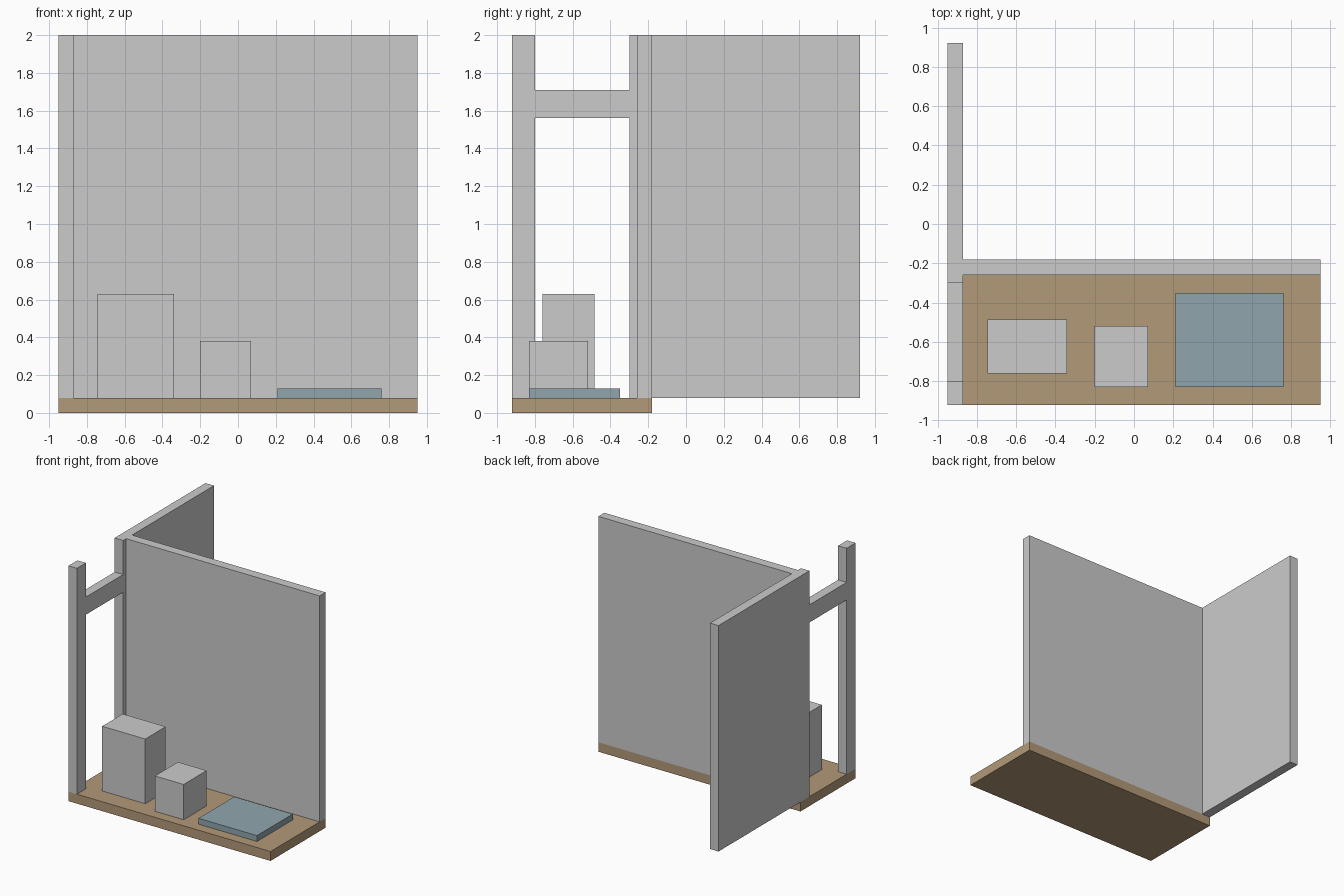
import bpy, bmesh

if "Cube" in bpy.data.objects:
    bpy.data.objects.remove(bpy.data.objects["Cube"])


def prism(name, outline, z0, z1, color=None):
    """Extrude a plan outline (x, y) from z0 up to z1."""
    bm = bmesh.new()
    base = bm.faces.new([bm.verts.new((x, y, z0)) for x, y in outline])
    top = bmesh.ops.extrude_face_region(bm, geom=[base])["geom"]
    verts = [g for g in top if isinstance(g, bmesh.types.BMVert)]
    bmesh.ops.translate(bm, verts=verts, vec=(0, 0, z1 - z0))
    bmesh.ops.recalc_face_normals(bm, faces=bm.faces)
    mesh = bpy.data.meshes.new(name)
    bm.to_mesh(mesh)
    bm.free()
    obj = bpy.data.objects.new(name, mesh)
    bpy.context.collection.objects.link(obj)
    if color:
        mat = bpy.data.materials.new(name + "_colour")
        mat.diffuse_color = color
        mat.use_nodes = True
        mat.node_tree.nodes["Principled BSDF"].inputs["Base Color"].default_value = mat.diffuse_color
        mesh.materials.append(mat)
    return obj


def box(name, x0, x1, y0, y1, z0, z1, color=None):
    return prism(name, [(x0, y0), (x1, y0), (x1, y1), (x0, y1)], z0, z1, color)


FLOOR = 0.08

# Floor slab
box("floor", -0.95, 0.95, -0.92, -0.18, 0, FLOOR, (0.45, 0.32, 0.19, 1))

# Side wall and back wall as one T-shaped plan
walls = prism("walls", [(-0.95, -0.92), (-0.87, -0.92), (-0.87, -0.26), (0.95, -0.26),
                        (0.95, -0.18), (-0.87, -0.18), (-0.87, 0.92), (-0.95, 0.92)],
              FLOOR, 2.0)

# Door opening and the gap above it, leaving a lintel between
cutters = [box("door_cutter", -1.05, -0.80, -0.80, -0.30, -0.1, 1.56),
           box("gap_cutter", -1.05, -0.80, -0.80, -0.30, 1.71, 2.1)]
bpy.context.view_layer.objects.active = walls
for cutter in cutters:
    cutter.hide_render = True
    mod = walls.modifiers.new("opening", "BOOLEAN")
    mod.operation = "DIFFERENCE"
    mod.solver = "EXACT"
    mod.object = cutter
    bpy.ops.object.modifier_apply(modifier=mod.name)
    bpy.data.objects.remove(cutter)

# Items standing on the floor
box("tall_block", -0.745, -0.34, -0.76, -0.485, FLOOR, 0.63)
box("small_block", -0.20, 0.07, -0.83, -0.52, FLOOR, 0.38)
box("floor_mat", 0.21, 0.76, -0.83, -0.35, FLOOR, 0.13, (0.28, 0.38, 0.42, 1))
